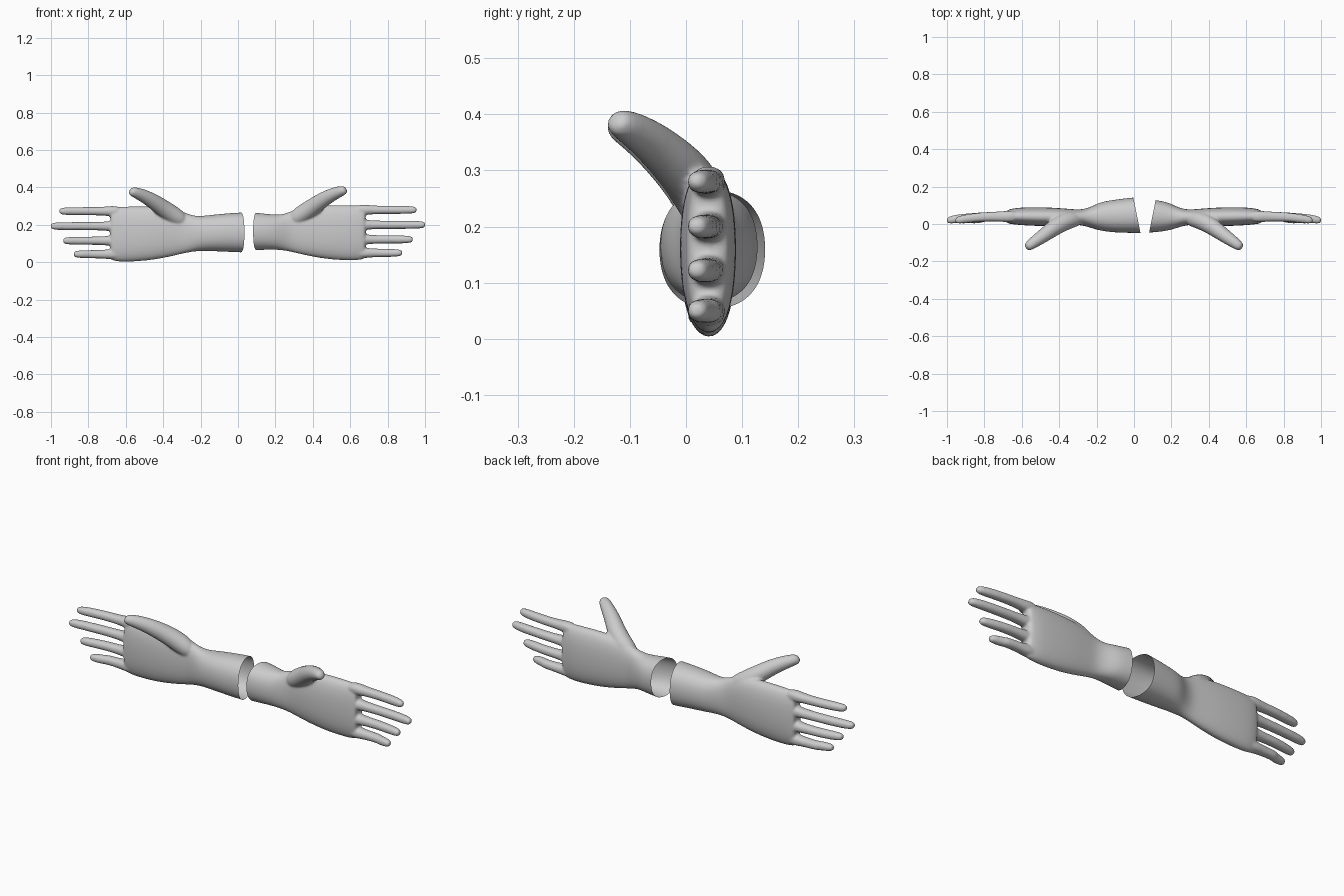
import bpy, bmesh
from math import cos, sin, pi
from mathutils import Vector

cube = bpy.data.objects.get("Cube")
if cube:
    bpy.data.objects.remove(cube)

grey = bpy.data.materials.new("plain grey")
grey.use_nodes = True
tone = (0.6, 0.6, 0.6, 1)
grey.diffuse_color = tone
grey.node_tree.nodes["Principled BSDF"].inputs["Base Color"].default_value = tone


def power(v, e):
    return abs(v) ** e * (1 if v >= 0 else -1)


def ring(center, a, b, ra, rb, exponent=2.0, sides=16):
    """Rounded cross-section spanned by the axes a and b."""
    e = 2 / exponent
    return [center + a * ra * power(cos(2 * pi * i / sides), e)
            + b * rb * power(sin(2 * pi * i / sides), e) for i in range(sides)]


def loft(bm, rings):
    """Closed tube through a list of rings."""
    loops = [[bm.verts.new(p) for p in r] for r in rings]
    n = len(loops[0])
    for r, s in zip(loops, loops[1:]):
        for i in range(n):
            bm.faces.new((r[i], r[(i + 1) % n], s[(i + 1) % n], s[i]))
    bm.faces.new(loops[0][::-1])
    bm.faces.new(loops[-1])


Y, Z = Vector((0, 1, 0)), Vector((0, 0, 1))

# Wrist and palm: x, front y, back y, bottom z, top z
PALM = [
    (-0.15, -0.050, 0.155, 0.052, 0.280),
    (0.00, -0.050, 0.145, 0.058, 0.275),
    (0.10, -0.048, 0.132, 0.063, 0.267),
    (0.18, -0.038, 0.120, 0.066, 0.257),
    (0.23, -0.022, 0.092, 0.064, 0.255),
    (0.28, -0.006, 0.077, 0.055, 0.272),
    (0.33, -0.006, 0.080, 0.042, 0.295),
    (0.42, -0.012, 0.088, 0.022, 0.306),
    (0.52, -0.012, 0.091, 0.009, 0.310),
    (0.62, -0.006, 0.089, 0.006, 0.307),
    (0.665, 0.000, 0.080, 0.011, 0.306),
    (0.685, 0.006, 0.072, 0.020, 0.300),
]
# Fingers: tip x, height z
FINGERS = [(0.957, 0.280), (1.003, 0.200), (0.937, 0.122), (0.880, 0.050)]
# Thumb: centre and radius
THUMB = [
    ((0.29, 0.035, 0.225), 0.040),
    ((0.34, 0.025, 0.255), 0.050),
    ((0.40, 0.000, 0.295), 0.048),
    ((0.46, -0.045, 0.338), 0.041),
    ((0.51, -0.080, 0.365), 0.035),
    ((0.555, -0.112, 0.383), 0.029),
    ((0.578, -0.128, 0.390), 0.020),
]


def hand_cage():
    bm = bmesh.new()
    loft(bm, [ring(Vector((x, (f + k) / 2, (lo + hi) / 2)), Y, Z,
                   (k - f) / 2, (hi - lo) / 2, 2.3) for x, f, k, lo, hi in PALM])
    for tip, z in FINGERS:
        # x, centre y, half depth, half height
        stages = [(0.62, 0.040, 0.030, 0.026), (0.685, 0.040, 0.031, 0.029),
                  (0.715, 0.040, 0.027, 0.023), (0.80, 0.039, 0.025, 0.022),
                  (tip - 0.07, 0.030, 0.024, 0.022), (tip - 0.02, 0.022, 0.021, 0.020),
                  (tip, 0.019, 0.014, 0.013)]
        loft(bm, [ring(Vector((x, y, z)), Y, Z, d, h, 2.3) for x, y, d, h in stages])
    axis = (Vector(THUMB[-1][0]) - Vector(THUMB[1][0])).normalized()
    a = axis.cross(Z).normalized()
    b = axis.cross(a)
    loft(bm, [ring(Vector(c), a, b, r, r) for c, r in THUMB])
    bmesh.ops.recalc_face_normals(bm, faces=bm.faces)
    me = bpy.data.meshes.new("hand_cage")
    bm.to_mesh(me)
    bm.free()
    return me


def make_hand(name, side, cut, drop):
    ob = bpy.data.objects.new(name, hand_cage())
    bpy.context.collection.objects.link(ob)
    # Round the parts, fuse them into one skin and soften the joins
    ob.modifiers.new("round", "SUBSURF").levels = 2
    fuse = ob.modifiers.new("fuse", "REMESH")
    fuse.mode = "VOXEL"
    fuse.voxel_size = 0.006
    soft = ob.modifiers.new("soften", "SMOOTH")
    soft.factor = 0.5
    soft.iterations = 6
    dg = bpy.context.evaluated_depsgraph_get()
    me = bpy.data.meshes.new_from_object(ob.evaluated_get(dg))
    ob.modifiers.clear()
    # Open the wrist with a slanted cut, then place the hand on its side
    bm = bmesh.new()
    bm.from_mesh(me)
    bmesh.ops.bisect_plane(bm, geom=bm.verts[:] + bm.edges[:] + bm.faces[:],
                           plane_co=(cut, 0, 0), plane_no=(1, -0.2, 0), clear_inner=True)
    for v in bm.verts:
        v.co.x *= side
        v.co.z -= drop
    if side < 0:
        bmesh.ops.reverse_faces(bm, faces=bm.faces)
    for f in bm.faces:
        f.smooth = True
        f.material_index = 0
    bm.to_mesh(me)
    bm.free()
    me.materials.clear()
    me.materials.append(grey)
    ob.data = me


make_hand("left_hand", 1, 0.09, 0.0)
make_hand("right_hand", -1, -0.025, 0.007)
